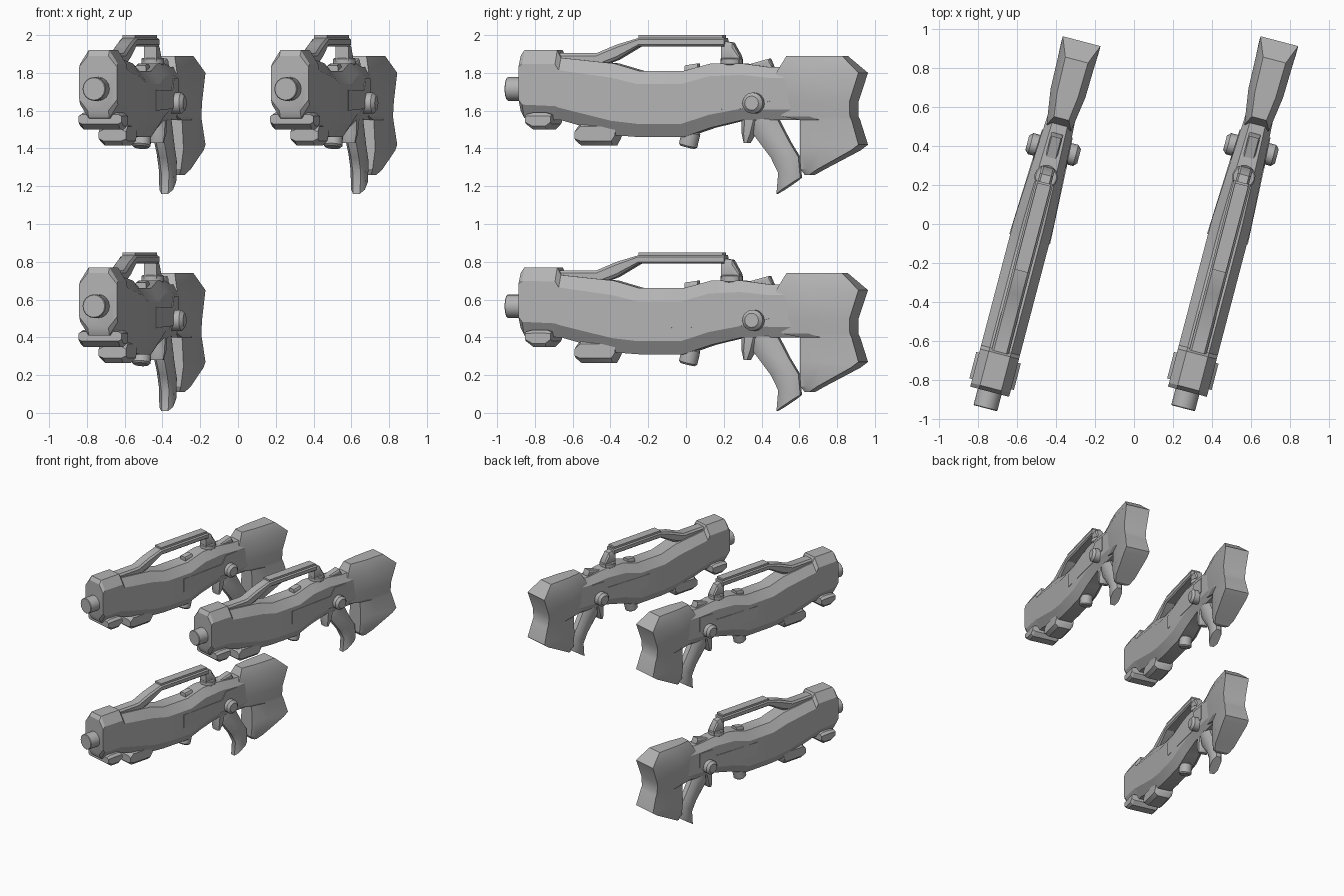
import bpy
import bmesh
import math
from mathutils import Matrix, Vector

default_cube = bpy.data.objects.get("Cube")
if default_cube:
    bpy.data.objects.remove(default_cube)

YAW = math.radians(-14.7)
LEFT_X, RIGHT_X, RAISED = 0.5, -0.515, 1.15
PLACES = {
    "lower": Vector((RIGHT_X, 0, 0)),
    "upper": Vector((RIGHT_X, 0, RAISED)),
    "beside": Vector((LEFT_X, 0, RAISED)),
}

GREY = (0.45, 0.45, 0.45, 1)
grey = bpy.data.materials.new("gunmetal_grey")
grey.use_nodes = True
grey.diffuse_color = GREY
grey.node_tree.nodes["Principled BSDF"].inputs["Base Color"].default_value = GREY


def finish(name, bm, angle=35):
    """Shade a part and place it once in each of the three rifles."""
    bmesh.ops.recalc_face_normals(bm, faces=bm.faces)
    for face in bm.faces:
        face.smooth = True
    mesh = bpy.data.meshes.new(name)
    bm.to_mesh(mesh)
    bm.free()
    mesh.set_sharp_from_angle(angle=math.radians(angle))
    mesh.materials.append(grey)
    for place, location in PLACES.items():
        part = bpy.data.objects.new(f"{name}_{place}", mesh)
        part.matrix_world = Matrix.Translation(location) @ Matrix.Rotation(YAW, 4, "Z")
        bpy.context.collection.objects.link(part)


def loft(name, rings, angle=35):
    """Skin a series of matching rings and cap both ends."""
    bm = bmesh.new()
    loops = [[bm.verts.new(point) for point in ring] for ring in rings]
    for near, far in zip(loops, loops[1:]):
        for i in range(len(near)):
            bm.faces.new((near[i - 1], near[i], far[i], far[i - 1]))
    bm.faces.new(loops[0])
    bm.faces.new(loops[-1])
    finish(name, bm, angle)


def hull(name, width, rows, taper=0, flat=0.55):
    """Chamfered sections along the length; each row is y, bottom, top."""
    rings = []
    for y, bottom, top in rows:
        side = width - taper * max(0, y)
        chamfer = (top - bottom) * 0.2
        half = [(side * flat, top), (side, top - chamfer),
                (side, bottom + chamfer), (side * flat, bottom)]
        rings.append([(x, y, z) for x, z in half]
                     + [(-x, y, z) for x, z in reversed(half)])
    loft(name, rings, 30)


def stack(name, width, plan, rows, tilt=0, angle=35):
    """Plan sections stacked in height; each row is z, front, back, scale."""
    rings = []
    for z, front, back, scale in rows:
        half = [(width * scale * wide, front + (back - front) * along, z + tilt * along)
                for along, wide in plan]
        rings.append(half + [(-x, y, h) for x, y, h in reversed(half)])
    loft(name, rings, angle)


def drum(name, location, radius, depth, axis, bevel):
    """Cylinder with chamfered rims."""
    bm = bmesh.new()
    turn = Vector((0, 0, 1)).rotation_difference(Vector(axis)).to_matrix().to_4x4()
    bmesh.ops.create_cone(bm, cap_ends=True, segments=16, radius1=radius, radius2=radius,
                          depth=depth, matrix=Matrix.Translation(location) @ turn)
    rims = {edge for face in bm.faces if len(face.verts) > 4 for edge in face.edges}
    bmesh.ops.bevel(bm, geom=list(rims), offset=bevel, segments=1, affect="EDGES")
    finish(name, bm, 40)


# Main body with the raised front block, narrowing towards the stock
hull("body", 0.103, [
    (-.89, .45, .74), (-.87, .41, .77), (-.69, .4, .77), (-.67, .4, .73),
    (-.38, .32, .7), (-.24, .31, .66), (0, .31, .66), (.15, .36, .7),
    (.32, .4, .7), (.47, .4, .68), (.66, .4, .68),
], taper=0.055)

# Raised panels on both flanks
hull("flank_panels", 0.108, [
    (-.08, .45, .56), (.32, .46, .56), (.36, .47, .62), (.48, .5, .62),
], taper=0.055, flat=1)

# Stock: narrow neck, wide waisted back, heel hanging below
stack("stock", 0.1, [(0, .65), (.4, .92), (1, 1)], [
    (.74, .56, .87, .6), (.65, .51, .97, 1), (.5, .52, .92, .95),
    (.42, .54, .92, .9), (.4, .64, .93, .9), (.27, .64, .97, 1),
    (.24, .64, .93, 1), (.14, .64, .74, .8), (.11, .66, .69, .6),
], angle=30)

# Grip and trigger guard
ROUNDED = [(0, .5), (.25, 1), (.75, 1), (1, .5)]
stack("grip", 0.047, ROUNDED, [
    (.38, .37, .48, 1), (.33, .37, .5, 1), (.2, .47, .57, .9),
    (.12, .51, .62, .9), (.01, .5, .63, .8),
], tilt=0.085, angle=50)
stack("trigger_guard", 0.045, ROUNDED, [
    (.42, .31, .41, 1), (.33, .31, .38, 1), (.28, .32, .35, .8),
])

# Carrying handle, its flat cap and the rear post
hull("carry_handle", 0.045, [
    (-.68, .68, .755), (-.48, .68, .755), (-.37, .72, .8),
    (-.25, .79, .835), (.22, .79, .835),
], flat=0.75)
hull("handle_cap", 0.035, [(-.25, .82, .85), (.21, .82, .85)], flat=1)
hull("rear_post", 0.035, [(.2, .69, .82), (.26, .69, .81), (.3, .69, .74)], flat=0.7)
drum("post_base", (0, .25, .71), 0.06, 0.04, (0, 0, 1), 0.006)

# Small sights on top
hull("front_sight", 0.03, [(0, .64, .69), (.07, .64, .7)], flat=0.8)
hull("rear_sight", 0.03, [(.33, .66, .69), (.46, .66, .725), (.48, .66, .68)], flat=0.8)

# Muzzle, and the crossbar beneath the front block
drum("muzzle", (0, -.92, .565), 0.063, 0.115, (0, 1, 0), 0.004)
hull("front_crossbar", 0.118, [
    (-.85, .38, .43), (-.81, .35, .44), (-.74, .35, .44), (-.71, .38, .43),
], flat=0.85)

# Underside: fore pod and round knob
hull("fore_pod", 0.075, [
    (-.59, .29, .35), (-.56, .265, .39), (-.39, .265, .39), (-.37, .3, .39),
], flat=0.65)
drum("under_knob", (0, .02, .3), 0.05, 0.09, (0, .25, 1), 0.01)

# Round knobs on both flanks
for side, sign in (("left", 1), ("right", -1)):
    drum(f"{side}_side_knob", (sign * .09, .395, .49), 0.056, 0.095, (1, 0, 0), 0.018)
